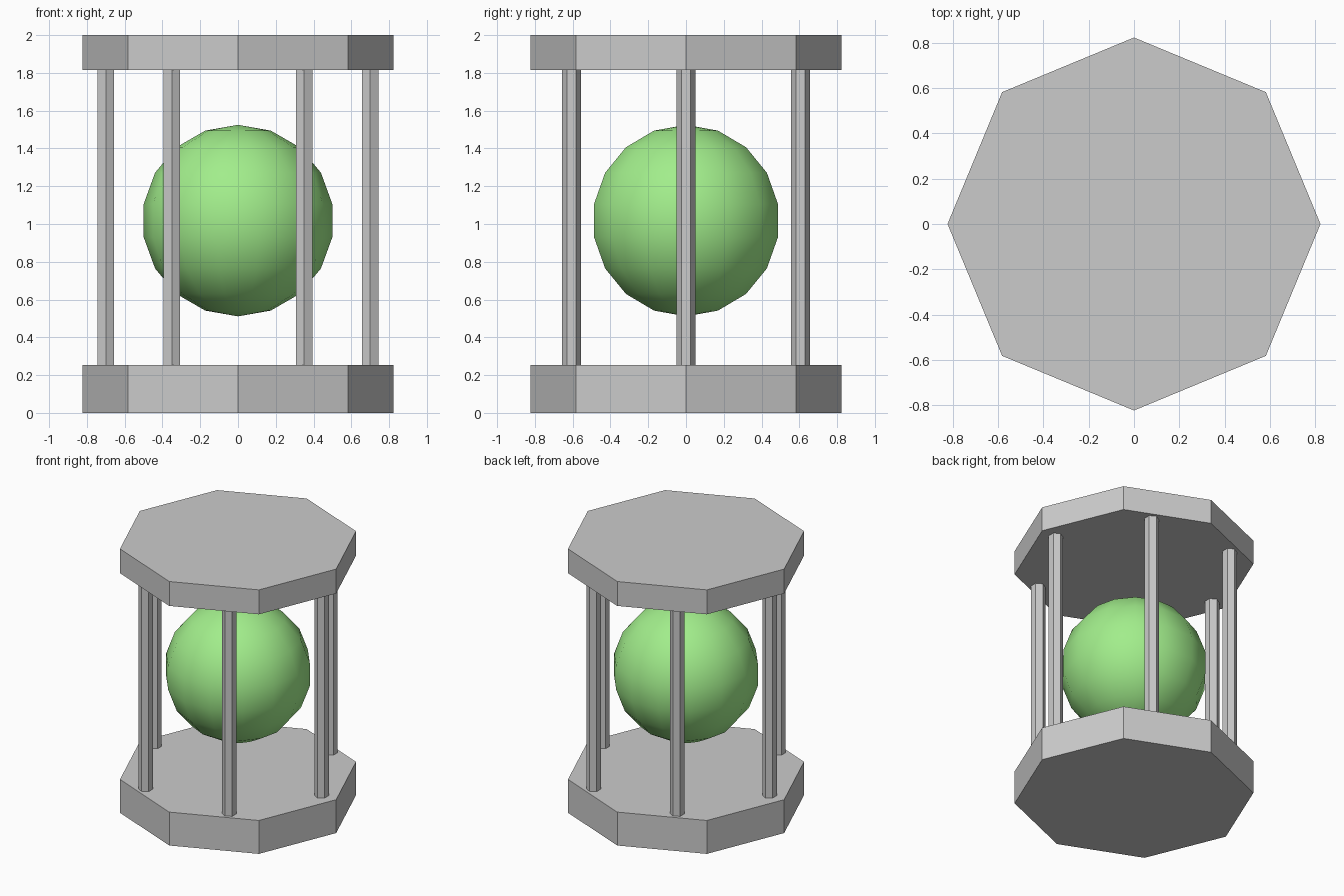
import bpy
from math import cos, sin, pi, radians

if "Cube" in bpy.data.objects:
    bpy.data.objects.remove(bpy.data.objects["Cube"])


def prism(name, sides, radius, z0, z1, x=0.0, y=0.0, turn=0.0):
    """Upright flat-sided prism from z0 to z1."""
    bpy.ops.mesh.primitive_cylinder_add(vertices=sides, radius=radius, depth=z1 - z0,
                                        location=(x, y, (z0 + z1) / 2), rotation=(0, 0, turn))
    ob = bpy.context.object
    ob.name = name
    return ob


# Octagonal end plates, corners on the axes
prism("base_plate", 8, 0.823, 0.0, 0.253)
prism("top_plate", 8, 0.823, 1.815, 2.0)

# Ring of six hexagonal rods, corners pointing along y
for i in range(6):
    a = i * pi / 3
    prism(f"rod_{i + 1}", 6, 0.05, 0.24, 1.83, 0.7 * cos(a), 0.7 * sin(a))

# Floating green orb, corners of its rings on the y axis
bpy.ops.mesh.primitive_uv_sphere_add(segments=14, ring_count=9, radius=0.507,
                                     location=(0, 0, 1.018), rotation=(0, 0, radians(90)))
orb = bpy.context.object
orb.name = "orb"
bpy.ops.object.shade_smooth()
green = bpy.data.materials.new("green")
green.diffuse_color = (0.36, 0.85, 0.26, 1)
green.use_nodes = True
green.node_tree.nodes["Principled BSDF"].inputs["Base Color"].default_value = green.diffuse_color
orb.data.materials.append(green)
